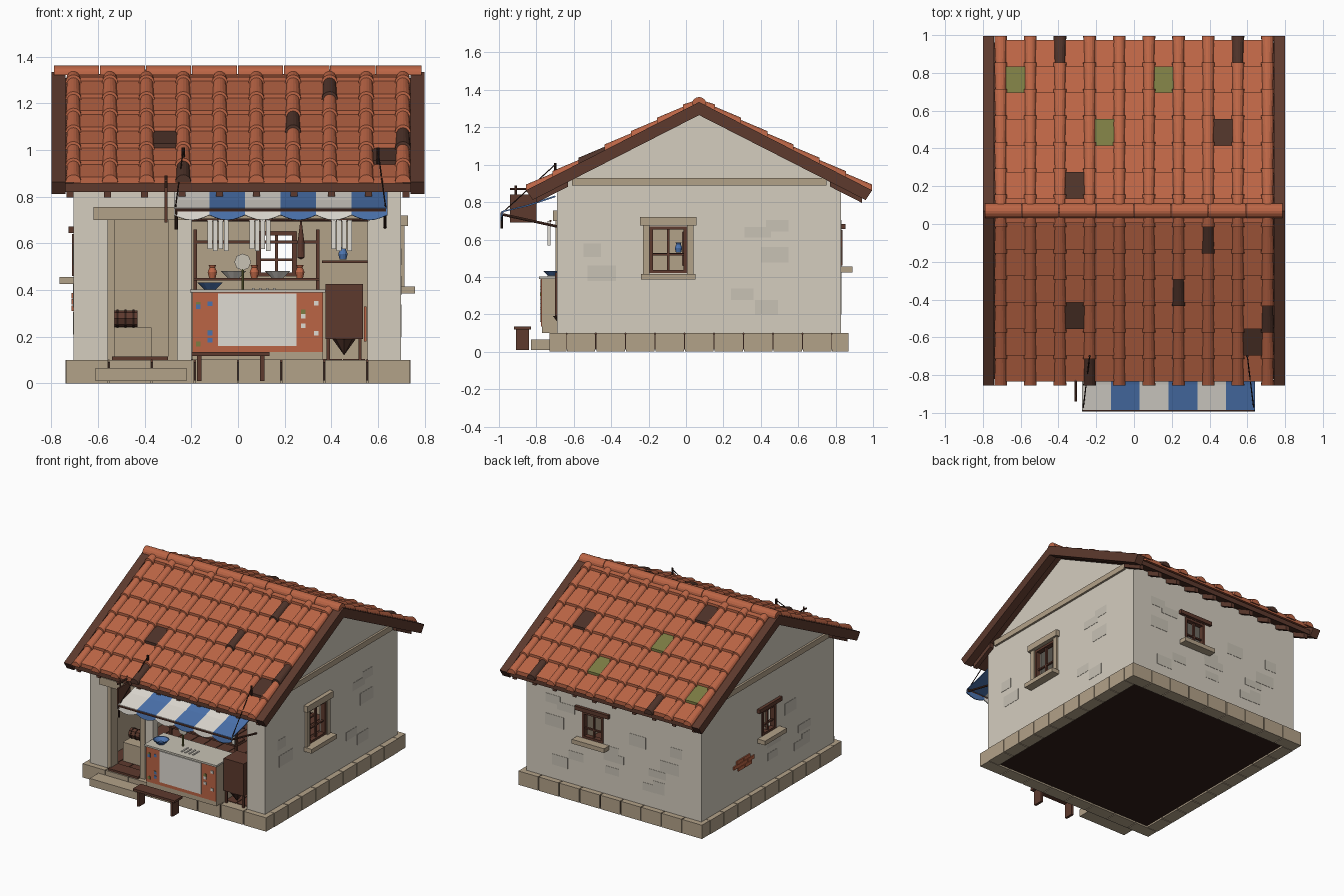
import bpy, bmesh, math, random
from mathutils import Vector, Matrix

cube = bpy.data.objects.get("Cube")
if cube:
    bpy.data.objects.remove(cube)
random.seed(4)


def material(name, r, g, b):
    m = bpy.data.materials.new(name)
    m.use_nodes = True
    m.diffuse_color = (r, g, b, 1)
    m.node_tree.nodes["Principled BSDF"].inputs["Base Color"].default_value = (r, g, b, 1)
    return m


TERRACOTTA = material("terracotta", .50, .13, .06)
DARK_TILE = material("burnt_tile", .075, .032, .022)
GREEN = material("moss_green", .20, .20, .055)
PLASTER = material("plaster", .66, .61, .52)
SHADE = material("worn_plaster", .58, .54, .46)
STONE = material("sandstone", .45, .36, .25)
WOOD = material("dark_wood", .11, .042, .027)
EARTH = material("dark_earth", .03, .013, .009)
BLUE = material("awning_blue", .07, .17, .42)
CLOTH = material("white_cloth", .74, .71, .65)


def finish(name, bm, *mats):
    bmesh.ops.recalc_face_normals(bm, faces=bm.faces)
    me = bpy.data.meshes.new(name)
    bm.to_mesh(me)
    bm.free()
    for m in mats:
        me.materials.append(m)
    ob = bpy.data.objects.new(name, me)
    bpy.context.scene.collection.objects.link(ob)
    return ob


def add_box(bm, x0, x1, y0, y1, z0, z1):
    mat = Matrix.Translation(((x0 + x1) / 2, (y0 + y1) / 2, (z0 + z1) / 2)) @ \
        Matrix.Diagonal((x1 - x0, y1 - y0, z1 - z0, 1))
    bmesh.ops.create_cube(bm, size=1, matrix=mat)


def boxes(name, mat, *dims):
    bm = bmesh.new()
    for d in dims:
        add_box(bm, *d)
    return finish(name, bm, mat)


def loft(bm, ring_a, ring_b, index=0):
    """Closed solid between two matching rings."""
    a, b = [[bm.verts.new(p) for p in r] for r in (ring_a, ring_b)]
    n = len(a)
    faces = [bm.faces.new((a[i], a[(i + 1) % n], b[(i + 1) % n], b[i])) for i in range(n)]
    faces += [bm.faces.new(a[::-1]), bm.faces.new(b)]
    for f in faces:
        f.material_index = index


def prism(name, mat, profile, x0, x1):
    bm = bmesh.new()
    loft(bm, [(x0, y, z) for y, z in profile], [(x1, y, z) for y, z in profile])
    return finish(name, bm, mat)


def rods(name, mat, r, *pairs):
    bm = bmesh.new()
    for a, b in pairs:
        a, b = Vector(a), Vector(b)
        turn = (b - a).to_track_quat('Z', 'Y').to_matrix().to_4x4()
        bmesh.ops.create_cone(bm, cap_ends=True, segments=8, radius1=r, radius2=r,
                              depth=(b - a).length, matrix=Matrix.Translation((a + b) / 2) @ turn)
    return finish(name, bm, mat)


def lathe(name, mat, loc, profile, seg=12):
    bm = bmesh.new()
    vs = [bm.verts.new((r, 0, z)) for r, z in profile]
    es = [bm.edges.new(p) for p in zip(vs, vs[1:])]
    bmesh.ops.spin(bm, geom=vs + es, cent=(0, 0, 0), axis=(0, 0, 1), angle=math.tau, steps=seg)
    bmesh.ops.remove_doubles(bm, verts=bm.verts, dist=.0005)
    ob = finish(name, bm, mat)
    ob.location = loc
    return ob


# Stone footing ring, dark underside and plank floor
def footing(name, axis, a0, a1, b0, b1, count):
    step = (a1 - a0) / count
    parts = []
    for i in range(count):
        lo, hi = a0 + i * step + .003, a0 + (i + 1) * step - .003
        parts.append((lo, hi, b0, b1, 0, .1) if axis == 'x' else (b0, b1, lo, hi, 0, .1))
    boxes(name, STONE, *parts)


footing("front_footing", 'x', -.74, .74, -.73, -.64, 8)
footing("back_footing", 'x', -.74, .74, .78, .87, 9)
footing("left_footing", 'y', -.64, .78, .65, .74, 9)
footing("right_footing", 'y', -.64, .78, -.74, -.65, 9)
boxes("foundation_core", EARTH, (-.732, .732, -.722, .862, .012, .092))
boxes("plank_floor", WOOD, *[(-.65 + i * .1, -.555 + i * .1, -.66, .78, .09, .104) for i in range(13)])
boxes("door_step", STONE, (-.61, -.22, -.83, -.73, .01, .065))
boxes("door_threshold", WOOD, (-.54, -.30, -.72, -.62, .1, .115))


# Walls: plaster outside, sandstone colour on the inward faces
def wall(name, inward, *dims):
    ob = boxes(name, PLASTER, *dims)
    ob.data.materials.append(STONE)
    for f in ob.data.polygons:
        f.material_index = int(f.normal.dot(Vector(inward)) > .5)


def around(a0, a1, h0, h1, z0, z1):
    return ((a0, h0, .1, .85), (h1, a1, .1, .85), (h0, h1, .1, z0), (h0, h1, z1, .85))


wall("left_wall", (-1, 0, 0), *[(.65, .70) + d for d in around(-.69, .83, -.195, .005, .42, .67)])
wall("right_wall", (1, 0, 0), *[(-.705, -.65) + d for d in around(-.69, .83, -.02, .14, .46, .64)])
wall("back_wall", (0, -1, 0), *[(a, b, .78, .83, c, d) for a, b, c, d in around(-.70, .70, .08, .25, .46, .65)])
wall("front_wall", (0, 1, 0), (-.70, -.55, -.69, -.63, .1, .85), (-.27, -.20, -.69, -.63, .1, .85),
     (.555, .70, -.69, -.63, .1, .85), (-.55, -.27, -.69, -.63, .70, .85), (-.20, .555, -.69, -.63, .78, .85))
boxes("door_surround", STONE, (-.62, -.20, -.71, -.62, .70, .755), (-.56, -.53, -.698, -.62, .1, .70),
      (-.30, -.26, -.698, -.62, .1, .70))
prism("gable_attic", PLASTER, [(-.69, .84), (.83, .84), (.83, .88), (.07, 1.27), (-.69, .88)], -.705, .70)
boxes("gable_bands", STONE, (.69, .715, -.61, .75, .89, .93), (-.72, -.69, -.61, .75, .89, .93))

# Worn plaster patches as thin plates
spots = []
for i in range(14):
    a, z, w, h = random.uniform(-.6, .5), random.uniform(.15, .72), random.uniform(.07, .16), random.uniform(.05, .09)
    spots.append((a, a + w, .83, .832, z, z + h))
    spots.append((.70, .702, a, a + w, z, z + h) if a > .08 or a < -.45 else (-.707, -.704, a, a + w, z, z + h))
boxes("plaster_patches", SHADE, *spots)
boxes("exposed_bricks", TERRACOTTA, *[(-.713, -.70, y, y + .075, z, z + .024)
      for y, z in ((.26, .31), (.34, .31), (.23, .337), (.31, .337), (.39, .337), (.28, .364), (.36, .364))])


# Windows are modelled facing -y, then turned to their wall
def window(name, loc, turn, w, z0, z1, stone):
    h, m = w / 2, (z0 + z1) / 2
    frame = boxes(name + "_frame", WOOD, (-h, -h + .018, -.006, .03, z0, z1), (h - .018, h, -.006, .03, z0, z1),
                  (-h, h, -.006, .03, z0, z0 + .016), (-h, h, -.006, .03, z1 - .016, z1),
                  (-.006, .006, .005, .02, z0, z1), (-h, h, .005, .02, m - .03, m - .02))
    sill = boxes(name + "_sill", STONE, (-h - .045, h + .045, -.06, .01, z0 - .035, z0 - .004))
    lintel = boxes(name + "_lintel", STONE if stone else WOOD,
                   (-h - .05, h + .05, -.03 if stone else -.022, .01, z1 + .005, z1 + (.05 if stone else .033)))
    parts = [frame, sill, lintel]
    if stone:
        parts.append(boxes(name + "_jambs", STONE, (-h - .035, -h, -.015, .01, z0 - .004, z1 + .005),
                           (h, h + .035, -.015, .01, z0 - .004, z1 + .005)))
    for ob in parts:
        ob.location, ob.rotation_euler.z = loc, turn


window("left_window", (.70, -.095, 0), math.pi / 2, .20, .42, .67, True)
window("right_window", (-.705, .06, 0), -math.pi / 2, .16, .46, .64, False)
window("back_window", (.165, .83, 0), math.pi, .17, .46, .65, False)

# Roof: each point is given by distance from the ridge and height above the deck
PITCH = .51


def roof(side, x, d, h):
    return (x, .07 + side * d, 1.31 - PITCH * d + h)


def slope_board(bm, side, x0, x1, profile, index=0):
    loft(bm, [roof(side, x0, d, h) for d, h in profile], [roof(side, x1, d, h) for d, h in profile], index)


wood = bmesh.new()
rafters = bmesh.new()
for s in (-1, 1):
    slope_board(wood, s, -.76, .76, [(0, 0), (.89, 0), (.89, -.035), (0, -.035)])
    for x in (-.80, .74):
        slope_board(wood, s, x, x + .06, [(0, .025), (.925, .025), (.89, -.045), (0, -.045)])
    for i in range(10):
        x = -.72 + i * .16
        slope_board(rafters, s, x - .015, x + .015, [(.7, -.03), (.87, -.03), (.87, -.07), (.7, -.07)])
finish("roof_deck", wood, WOOD)
finish("rafter_tails", rafters, WOOD)

# Odd tiles keyed by (side, column, row)
odd_pans = {(-1, 2, 2): 1, (-1, 8, 1): 1, (1, 0, 1): 2, (1, 5, 1): 2, (1, 3, 3): 2, (1, 7, 3): 1, (1, 2, 5): 1}
odd_covers = {(-1, 7, 5), (-1, 6, 3), (-1, 3, 0), (-1, 9, 2), (1, 2, 0), (1, 8, 0)}
pans, covers = bmesh.new(), bmesh.new()
for s in (-1, 1):
    for row in range(7):
        low = .905 - .14 * row
        high = max(low - .16, 0)
        for col in range(10):
            x = -.706 + .157 * col
            if col < 9:
                slope_board(pans, s, x, x + .157, [(low, .036), (high, .016), (high, 0), (low, .008)],
                            odd_pans.get((s, col, row), 0))
            rings = []
            for d, r, lift in ((low + .02, .034, .022), (high + .01, .027, .014)):
                rings.append([roof(s, x + r * math.cos(a), d, lift + r * math.sin(a))
                              for a in [math.pi * k / 8 for k in range(9)]])
            loft(covers, *rings, int((s, col, row) in odd_covers))
finish("pan_tiles", pans, TERRACOTTA, DARK_TILE, GREEN)
finish("cover_tiles", covers, TERRACOTTA, DARK_TILE)
ridge = bmesh.new()
arc = [(.07 + .039 * math.cos(math.pi * k / 8), 1.322 + .04 * math.sin(math.pi * k / 8)) for k in range(9)]
for i in range(8):
    loft(ridge, [(-.79 + i * .1975, y, z) for y, z in arc], [(-.596 + i * .1975, y, z) for y, z in arc])
finish("ridge_tiles", ridge, TERRACOTTA)

# Striped awning with a scalloped valance
awning = bmesh.new()
for i in range(6):
    cols = []
    for k in range(7):
        x = -.275 + (i + k / 6) * .1525
        dip = .022 * math.sin(math.pi * k / 6)
        cols.append([awning.verts.new(p) for p in
                     ((x, -.70, .835), (x, -.85, .785), (x, -.985, .752), (x, -.992, .722 - dip))])
    for a, b in zip(cols, cols[1:]):
        for j in range(3):
            awning.faces.new((a[j], b[j], b[j + 1], a[j + 1])).material_index = i % 2
cloth = finish("awning", awning, CLOTH, BLUE)
cloth.modifiers.new("thickness", 'SOLIDIFY').thickness = .008
rods("awning_frame", WOOD, .007, ((-.27, -.985, .742), (.635, -.985, .742)),
     *[((x, -.985, .735), (x, -.69, .67)) for x in (-.265, .63)])
rods("awning_stays", EARTH, .003, ((-.235, -.70, 1.0), (-.27, -.985, .74)), ((.60, -.70, 1.0), (.635, -.985, .74)))
rods("awning_hooks", EARTH, .007, ((-.235, -.70, .94), (-.235, -.70, 1.01)), ((.60, -.70, .94), (.60, -.70, 1.01)),
     ((-.265, -.985, .66), (-.265, -.985, .74)))
boxes("sign_board", WOOD, (-.315, -.303, -.94, -.80, .69, .84))
rods("sign_bracket", WOOD, .006, ((-.309, -.94, .87), (-.309, -.69, .87)),
     *[((-.309, y, .83), (-.309, y, .89)) for y in (-.91, -.83)])
boxes("hanging_towels", CLOTH, *[(x + k * .023, x + k * .023 + .02, -.735 - .006 * (k % 2), -.725, .575 - .007 * (k % 2), .70)
                                for x in (-.13, .05, .40) for k in range(4)])
rods("towel_rail", WOOD, .006, ((-.2, -.725, .70), (.56, -.725, .70)))

# Counter with inset panel and mosaic chips
boxes("counter_body", STONE, (-.195, .365, -.77, -.58, .1, .39))
boxes("counter_facing", TERRACOTTA, (-.195, .365, -.776, -.77, .135, .39))
boxes("counter_panel", CLOTH, (-.085, .25, -.781, -.775, .16, .385))
boxes("counter_top", SHADE, (-.205, .375, -.785, -.56, .39, .403))
for name, mat in (("white_chips", CLOTH), ("blue_chips", BLUE), ("green_chips", GREEN)):
    boxes(name, mat, *[(x, x + .02, -.780, -.775, z, z + .02) for x, z in
                       [(random.choice((-.18, -.13, .27, .325)), random.uniform(.15, .35)) for _ in range(4)]])
BOWL = [(0, 0), (.025, 0), (.055, .03), (.048, .03), (.02, .008), (0, .008)]
lathe("blue_bowl", BLUE, (-.12, -.71, .403), BOWL)
boxes("cutlery", CLOTH, *[(.06 + i * .03, .07 + i * .03, -.74, -.67, .403, .408) for i in range(4)])
rods("scale_stand", GREEN, .006, ((.02, -.66, .40), (.02, -.66, .49)))
rods("scale_dial", SHADE, .036, ((.02, -.665, .52), (.02, -.655, .52)))

# Shelving, jars and stores inside
boxes("shelf_rack", WOOD, *[(x, x + .014, -.52, -.50, .1, .66) for x in (-.19, .335)],
      (-.19, .35, -.54, -.42, .44, .452), (-.19, .35, -.52, -.50, .60, .612))
JAR = [(0, 0), (.014, 0), (.02, .025), (.012, .045), (.016, .055), (0, .055)]
for i, x in enumerate((-.11, .07, .265)):
    lathe("clay_jar_%d" % i, TERRACOTTA, (x, -.48, .452), JAR)
for i, x in enumerate((-.02, .17)):
    lathe("white_bowl_%d" % i, CLOTH, (x, -.48, .452), BOWL)
lathe("blue_jar", BLUE, (.45, -.04, .53), JAR)
boxes("jar_shelf", WOOD, (.36, .60, -.18, .02, .515, .527))
lathe("hanging_ham", WOOD, (.27, -.62, .53), [(0, 0), (.016, .01), (.014, .08), (.005, .15), (0, .25)])
boxes("cabinet", WOOD, (.375, .535, -.70, -.55, .19, .425),
      *[(x, x + .014, y, y + .014, .1, .19) for x in (.38, .516) for y in (-.69, -.57)])
lathe("cabinet_funnel", DARK_TILE, (.455, -.66, .12), [(0, 0), (.05, .07), (0, .07)], 8)
boxes("side_stool", TERRACOTTA, (.54, .552, -.61, -.57, .18, .33))
boxes("store_chest", STONE, (-.54, -.37, -.55, -.35, .104, .24))
rods("small_barrel", WOOD, .036, ((-.535, -.46, .277), (-.43, -.46, .277)))
rods("barrel_hoops", EARTH, .039, *[((x, -.46, .277), (x + .008, -.46, .277)) for x in (-.52, -.486, -.452)])

# Bench outside
boxes("bench", WOOD, (-.20, .135, -.92, -.83, .118, .135),
      *[(x, x + .018, -.91, -.84, .01, .12) for x in (-.175, .095)])
